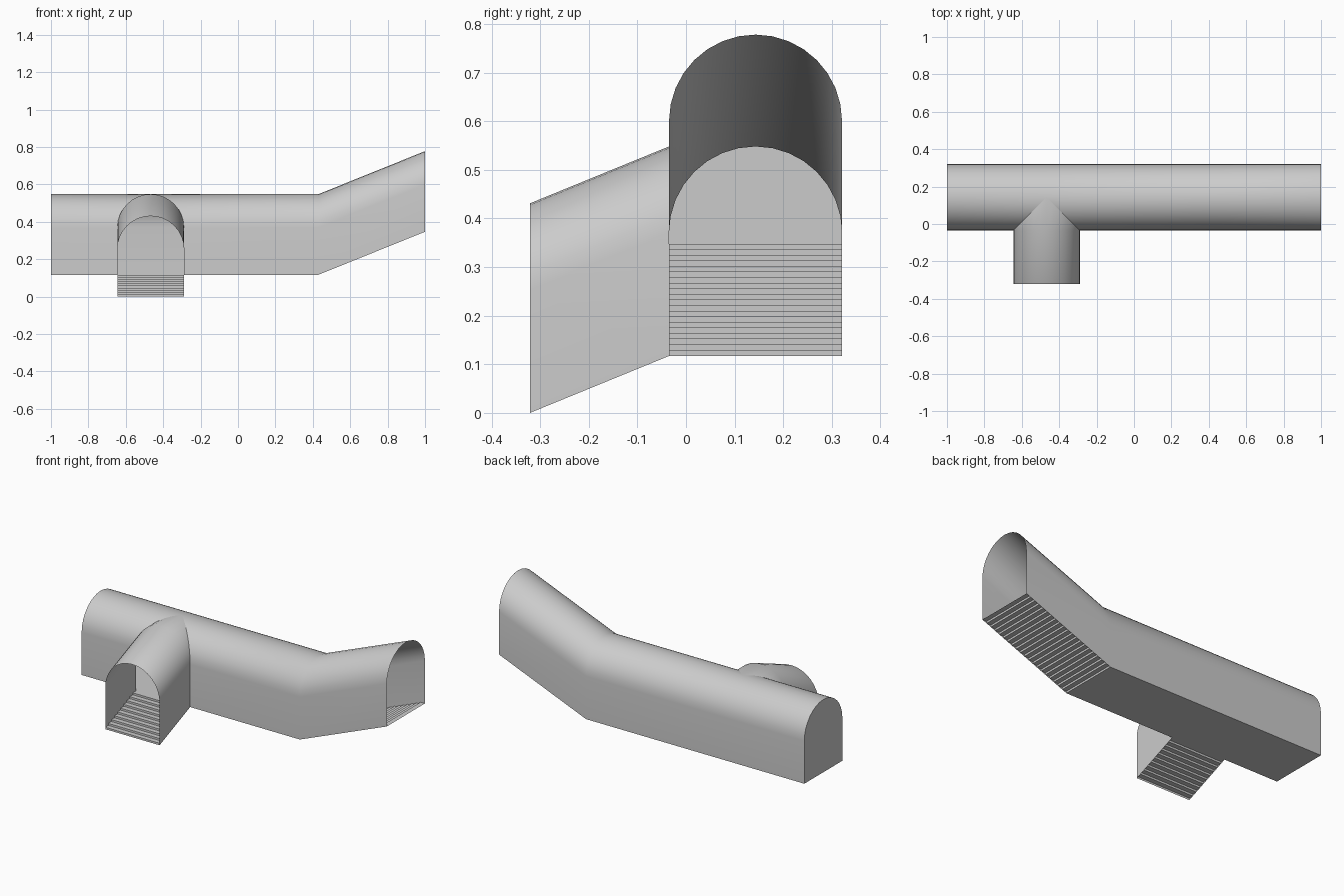
import bpy, bmesh, math

if "Cube" in bpy.data.objects:
    bpy.data.objects.remove(bpy.data.objects["Cube"])

R = 0.178          # vault radius and half width
WALL = 0.253       # height of the straight wall below the vault
FLOOR = 0.117      # level of the main corridor floor
XC, YC = -0.467, 0.143   # centre lines of branch and main corridor
BEND, END = 0.43, 1.0    # where the ramp starts and stops
FRONT = -0.321           # mouth of the branch
RISE = 0.23              # climb of the ramp
SEG = 16

# arch cross-section: (sideways offset, height above floor)
ARCH = [(-R, 0)] + [(-R * math.cos(math.pi * i / SEG), WALL + R * math.sin(math.pi * i / SEG))
                    for i in range(SEG + 1)] + [(R, 0)]
ARCH = [(0.0 if abs(u) < 1e-6 else u, h) for u, h in ARCH]
MID = len(ARCH) // 2


def finish(bm, name):
    bmesh.ops.remove_doubles(bm, verts=bm.verts, dist=1e-5)
    bmesh.ops.recalc_face_normals(bm, faces=bm.faces)
    me = bpy.data.meshes.new(name)
    bm.to_mesh(me)
    bm.free()
    ob = bpy.data.objects.new(name, me)
    bpy.context.collection.objects.link(ob)
    bpy.ops.object.select_all(action='DESELECT')
    ob.select_set(True)
    bpy.context.view_layer.objects.active = ob
    bpy.ops.object.shade_smooth_by_angle(angle=math.radians(30))
    return ob


def loft(bm, rings):
    """Join successive rows of points with faces."""
    rows = [[bm.verts.new(p) for p in ring] for ring in rings]
    for a, b in zip(rows, rows[1:]):
        for i in range(len(a) - 1):
            bm.faces.new((a[i], a[i + 1], b[i + 1], b[i]))


def main_ring(points, x_of, lift=0.0):
    return [(x_of(u), YC + u, FLOOR + lift + h) for u, h in points]


def stairs(name, count, place):
    """Treads and risers; place(t, s, side) gives a point at run t, climb s."""
    line = []
    for i in range(count):
        line += [(i / count, i / count), (i / count, (i + 1) / count)]
    line.append((1, 1))
    bm = bmesh.new()
    loft(bm, [[place(t, s, side) for side in (-R, R)] for t, s in line])
    return finish(bm, name)


# main corridor and ramp shell, with the front half cut along the groin
bm = bmesh.new()
front, back = ARCH[:MID + 1], ARCH[MID:]
loft(bm, [main_ring(front, lambda u: -1), main_ring(front, lambda u: XC + u)])
loft(bm, [main_ring(front, lambda u: XC - u), main_ring(front, lambda u: BEND)])
loft(bm, [main_ring(back, lambda u: x) for x in (-1, XC, BEND)])
loft(bm, [main_ring(ARCH, lambda u: BEND), main_ring(ARCH, lambda u: END, RISE)])
finish(bm, "main_corridor")

# branch: sloping mouth section, then level up to the groin
bm = bmesh.new()
loft(bm, [[(XC + u, FRONT, h) for u, h in ARCH],
          [(XC + u, YC - R, FLOOR + h) for u, h in ARCH]])
for half in (front, back):
    loft(bm, [[(XC + u, YC - R, FLOOR + h) for u, h in half],
              [(XC + u, YC - abs(u), FLOOR + h) for u, h in half]])
bmesh.ops.dissolve_degenerate(bm, dist=1e-5, edges=bm.edges)
finish(bm, "side_branch")

# closed end of the corridor
bm = bmesh.new()
bm.faces.new([bm.verts.new(p) for p in main_ring(ARCH, lambda u: -1)])
finish(bm, "end_wall")

# level floor
bm = bmesh.new()
loft(bm, [[(x, YC - R, FLOOR), (x, YC + R, FLOOR)] for x in (-1, BEND)])
finish(bm, "corridor_floor")

# two flights of steps
stairs("ramp_steps", 20,
       lambda t, s, side: (BEND + (END - BEND) * t, YC + side, FLOOR + RISE * s))
stairs("branch_steps", 10,
       lambda t, s, side: (XC + side, FRONT + (YC - R - FRONT) * t, FLOOR * s))
